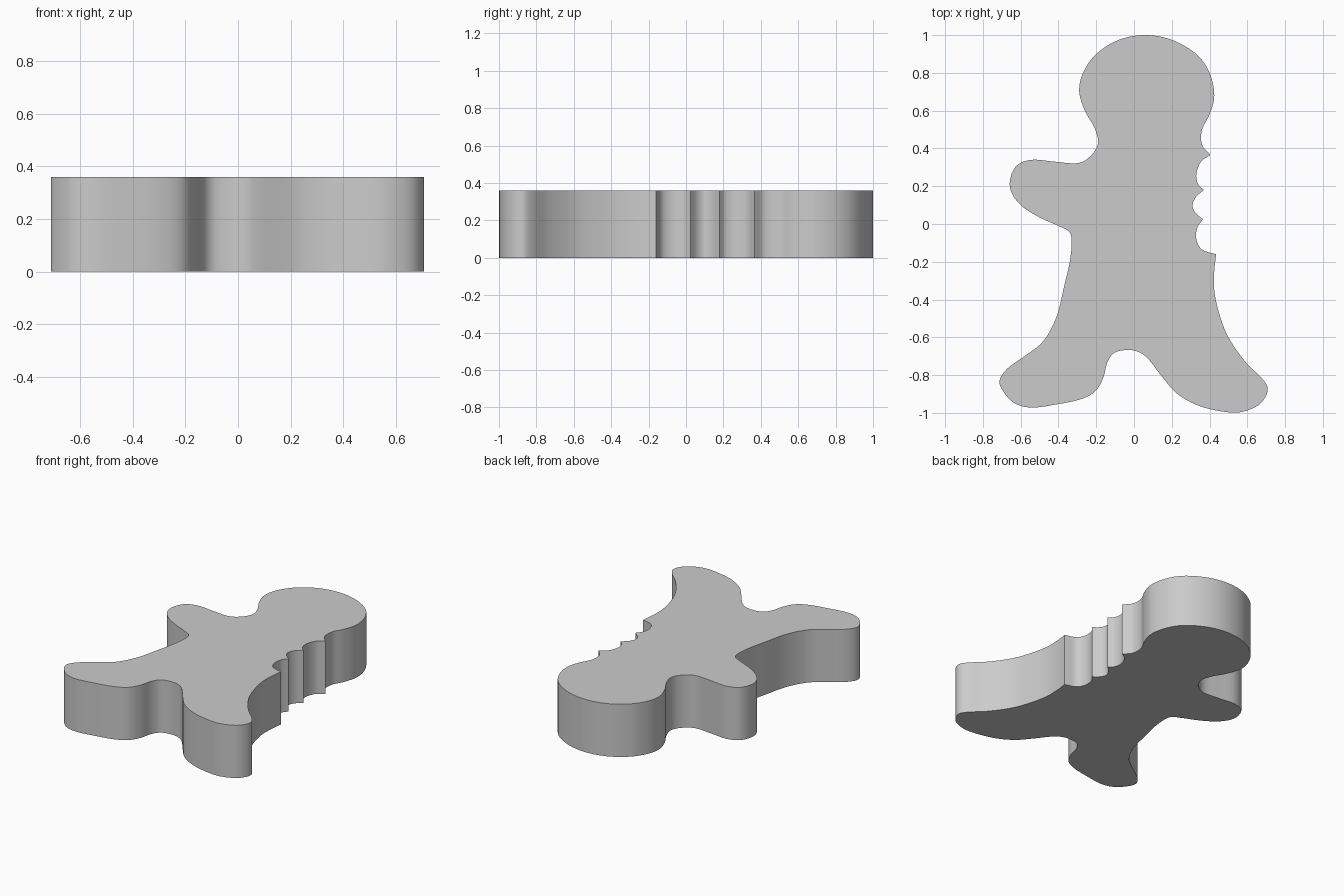
import bpy
import bmesh
import math
from mathutils import Vector

THICKNESS = 0.36
STEPS = 6  # outline subdivisions between two neighbouring points

default_cube = bpy.data.objects.get("Cube")
if default_cube:
    bpy.data.objects.remove(default_cube, do_unlink=True)


def make_material(name, color):
    material = bpy.data.materials.new(name)
    material.use_nodes = True
    material.diffuse_color = color
    shader = material.node_tree.nodes.get("Principled BSDF")
    shader.inputs["Base Color"].default_value = color
    return material


def smooth_run(points):
    """Spline through the points with free ends; the last point is left out."""
    pts = [Vector(p) for p in points]
    padded = [2 * pts[0] - pts[1]] + pts + [2 * pts[-1] - pts[-2]]
    result = []
    for a, b, c, d in zip(padded, padded[1:], padded[2:], padded[3:]):
        for step in range(STEPS):
            t = step / STEPS
            result.append(0.5 * (2 * b + (c - a) * t
                                 + (2 * a - 5 * b + 4 * c - d) * t ** 2
                                 + (3 * b - a - 3 * c + d) * t ** 3))
    return result


def extrude_outline(name, outline, height, material):
    """Solid slab standing on the ground, with crisp top and bottom rims."""
    bm = bmesh.new()
    base = bm.faces.new([bm.verts.new((p.x, p.y, 0)) for p in outline])
    base.normal_update()
    extruded = bmesh.ops.extrude_face_region(bm, geom=[base], use_keep_orig=True)
    top_verts = [g for g in extruded["geom"] if isinstance(g, bmesh.types.BMVert)]
    bmesh.ops.translate(bm, verts=top_verts, vec=(0, 0, height))
    bmesh.ops.recalc_face_normals(bm, faces=bm.faces[:])
    caps = [f for f in bm.faces if len(f.verts) > 4]
    bmesh.ops.triangulate(bm, faces=caps)
    mesh = bpy.data.meshes.new(name)
    bm.to_mesh(mesh)
    bm.free()
    mesh.materials.append(material)
    obj = bpy.data.objects.new(name, mesh)
    bpy.context.collection.objects.link(obj)
    bpy.ops.object.select_all(action="DESELECT")
    obj.select_set(True)
    bpy.context.view_layer.objects.active = obj
    bpy.ops.object.shade_smooth_by_angle(angle=math.radians(35))
    return obj


# Legs, from the lowest bite corner round to the right armpit
left_leg = [(.435, -.16), (.425, -.25), (.425, -.35), (.45, -.47), (.5, -.6),
            (.59, -.73), (.68, -.82), (.708, -.88), (.67, -.95), (.59, -.99),
            (.5, -.997), (.35, -.965), (.23, -.9), (.15, -.81), (.08, -.72)]
crotch = [(.03, -.68), (-.03, -.667), (-.1, -.68), (-.14, -.73)]
right_leg = [(-.165, -.82), (-.21, -.89), (-.29, -.93), (-.41, -.955),
             (-.54, -.972), (-.63, -.95), (-.69, -.89), (-.712, -.83),
             (-.67, -.765), (-.58, -.7), (-.48, -.62), (-.41, -.49),
             (-.37, -.33), (-.34, -.2), (-.33, -.09)]

# Remaining arm
right_arm = [(-.345, -.04), (-.4, -.01), (-.51, .04), (-.6, .1), (-.65, .17),
             (-.655, .24), (-.62, .31), (-.54, .34), (-.42, .33), (-.3, .322)]

# Neck and head, ending at the highest bite corner
head = [(-.23, .36), (-.19, .43), (-.21, .51), (-.26, .6), (-.29, .7),
        (-.27, .8), (-.2, .9), (-.08, .975), (.06, 1), (.2, .975), (.33, .9),
        (.4, .8), (.425, .68), (.4, .58), (.36, .5), (.36, .42), (.405, .365)]

# Bite marks where the left arm is missing, from top to bottom
bites = [
    [(.405, .365), (.355, .33), (.33, .265), (.34, .21), (.37, .18)],
    [(.37, .18), (.33, .145), (.31, .1), (.325, .06), (.365, .025)],
    [(.365, .025), (.335, -.02), (.33, -.08), (.36, -.135), (.435, -.16)],
]

outline = smooth_run(left_leg + crotch + right_leg + right_arm + head)
for bite in bites:
    outline += smooth_run(bite)

grey = make_material("plain grey", (0.6, 0.6, 0.6, 1))
extrude_outline("bitten_cookie", outline, THICKNESS, grey)
